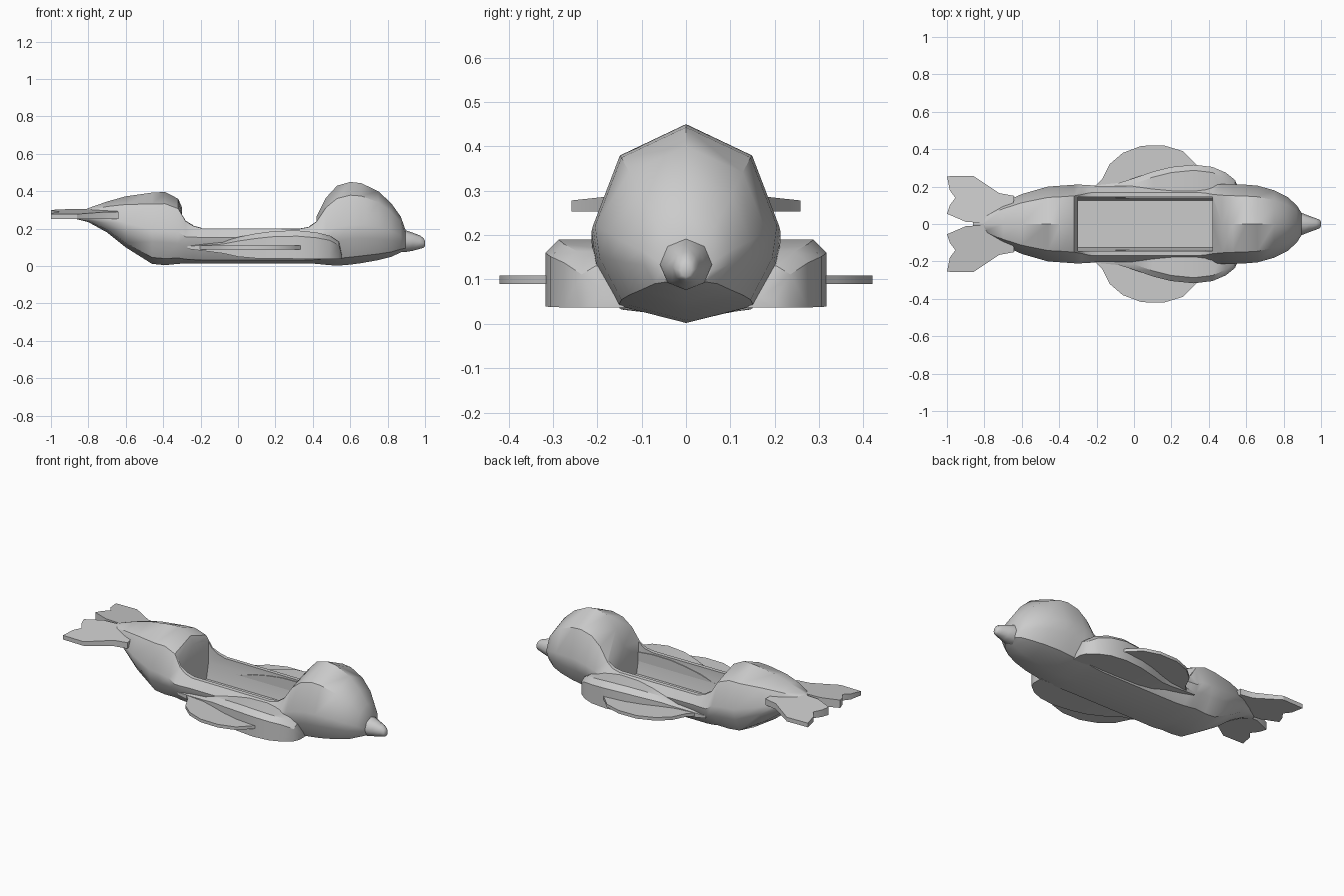
import bpy, bmesh, math

if "Cube" in bpy.data.objects:
    bpy.data.objects.remove(bpy.data.objects["Cube"])


def loft(name, rings, angle=35):
    """Closed solid skinned through rings with equal point counts."""
    bm = bmesh.new()
    loops = [[bm.verts.new(p) for p in r] for r in rings]
    n = len(loops[0])
    for a, b in zip(loops, loops[1:]):
        for i in range(n):
            j = (i + 1) % n
            bm.faces.new((a[i], a[j], b[j], b[i]))
    bm.faces.new(loops[0])
    bm.faces.new(loops[-1])
    bmesh.ops.recalc_face_normals(bm, faces=bm.faces)
    me = bpy.data.meshes.new(name)
    bm.to_mesh(me)
    bm.free()
    ob = bpy.data.objects.new(name, me)
    bpy.context.collection.objects.link(ob)
    smooth(ob, angle)
    return ob


def smooth(ob, angle):
    bpy.ops.object.select_all(action='DESELECT')
    ob.select_set(True)
    bpy.context.view_layer.objects.active = ob
    bpy.ops.object.shade_smooth_by_angle(angle=math.radians(angle))


def mirror_y(ob):
    """Mirror a side part across the centre line."""
    m = ob.modifiers.new("mirror", 'MIRROR')
    m.use_axis = (False, True, False)
    m.use_clip = False
    m.use_mirror_merge = False


def hull_ring(x, w, zb, zt, m):
    """Ten-sided section; m blends from round end (0) to open boat (1)."""
    h = zt - zb
    half = [(w * (.71 + .13 * m), zb + h * (.84 + .14 * m)),
            (w, zb + h * (.48 + .25 * m)),
            (w * .95, zb + h * (.31 + .15 * m)),
            (w * .71, zb + h * .09)]
    return ([(x, 0, zt)] + [(x, y, z) for y, z in half] + [(x, 0, zb)]
            + [(x, -y, z) for y, z in reversed(half)])


# Body: x, half width, bottom, top, blend
body = loft("body", [hull_ring(*s) for s in [
    (-.86, .015, .25, .285, 0), (-.80, .055, .235, .31, 0),
    (-.70, .115, .18, .345, 0), (-.60, .16, .10, .373, 0),
    (-.46, .20, .012, .393, 0), (-.39, .205, .005, .396, 0),
    (-.32, .21, .012, .36, .05), (-.28, .21, .014, .27, .3),
    (-.24, .208, .015, .228, .7), (-.19, .202, .015, .205, 1),
    (.33, .202, .015, .203, 1), (.38, .205, .014, .22, .75),
    (.42, .21, .012, .265, .35), (.47, .213, .007, .365, .1),
    (.53, .213, .002, .43, 0), (.60, .21, .008, .45, 0),
    (.66, .205, .016, .443, 0), (.75, .18, .032, .40, 0),
    (.82, .145, .05, .335, 0), (.87, .10, .073, .265, 0),
    (.895, .06, .085, .195, 0)]], 40)

# Seat recess cut out of the body
recess = [(.125, .055), (.145, .15), (.145, .6)]
recess = recess + [(-y, z) for y, z in reversed(recess)]
cutter = loft("recess_cutter", [[(x, y, z) for y, z in recess] for x in (-.30, .42)])
cutter.hide_render = True
cutter.hide_set(True)
mod = body.modifiers.new("recess", 'BOOLEAN')
mod.operation = 'DIFFERENCE'
mod.solver = 'EXACT'
mod.object = cutter
bpy.context.view_layer.objects.active = body
bpy.ops.object.modifier_apply(modifier="recess")
bpy.data.objects.remove(cutter)
smooth(body, 40)

# Beak: x, half width, bottom, top
loft("beak", [[(x, w * math.sin(a), (b + t) / 2 + (t - b) / 2 * math.cos(a))
               for a in [k * math.pi / 4 for k in range(8)]]
              for x, w, b, t in [(.86, .062, .075, .20), (.90, .058, .076, .19),
                                 (.935, .044, .082, .178), (.975, .03, .093, .163),
                                 (.993, .022, .098, .148), (1.0, .012, .105, .135)]], 50)

# Raised wings: x, outer y, bottom, top
mirror_y(loft("raised_wing", [
    [(x, .14, b), (x, y, b), (x, y, t - .2 * (t - b)), (x, y - .03, t), (x, .14, t)]
    for x, y, b, t in [(-.27, .20, .092, .11), (-.08, .22, .068, .13),
                       (.0, .245, .05, .155), (.1, .28, .041, .175),
                       (.2, .305, .04, .188), (.32, .317, .039, .19),
                       (.42, .305, .038, .18), (.49, .275, .037, .163),
                       (.54, .235, .037, .13), (.555, .20, .037, .06)]], 30))

# Flat wings behind
plan = [(-.22, .15), (-.21, .20), (-.17, .24), (-.13, .32), (-.06, .38), (.04, .418),
        (.16, .42), (.26, .39), (.31, .34), (.36, .29), (.36, .15)]
mirror_y(loft("flat_wing", [[(x, y, z) for x, y in plan] for z in (.09, .109)], 30))

# Tail fins, thicker towards the middle
fin = [(-.65, .06), (-.64, .15), (-.72, .165), (-.86, .258), (-1.0, .255), (-.985, .18),
       (-.955, .14), (-.985, .10), (-1.0, .055), (-.90, .012), (-.80, .005)]
mirror_y(loft("tail_fin", [[(x, y, .253) for x, y in fin],
                           [(x, y, .278 + (.258 - y) * .11) for x, y in fin]], 30))
